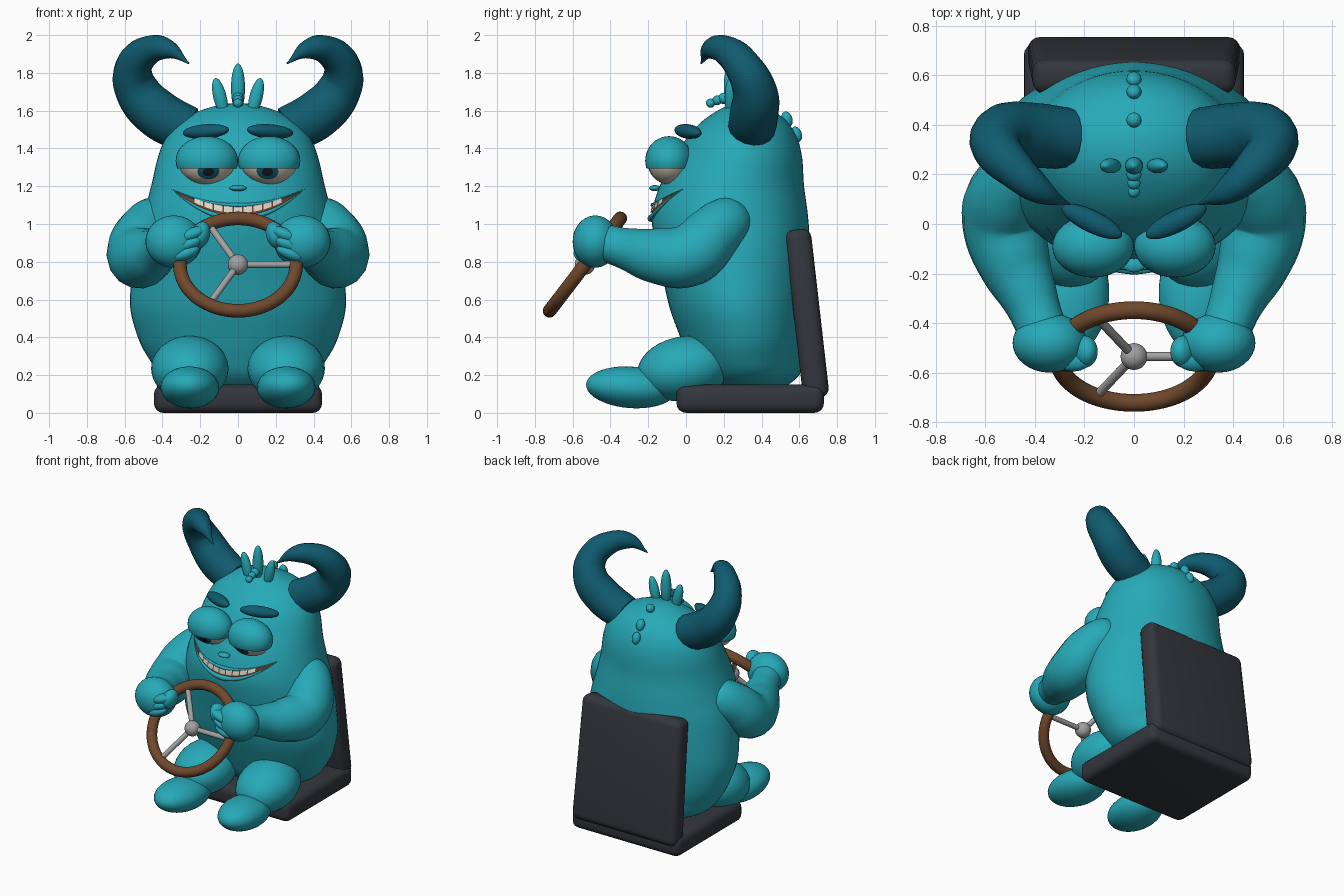
import bpy, bmesh
from math import sin, cos, pi, radians, sqrt
from mathutils import Vector, Matrix, Euler

cube = bpy.data.objects.get("Cube")
if cube:
    bpy.data.objects.remove(cube, do_unlink=True)


def material(name, r, g, b):
    m = bpy.data.materials.new(name)
    m.use_nodes = True
    m.diffuse_color = (r, g, b, 1)
    m.node_tree.nodes["Principled BSDF"].inputs["Base Color"].default_value = (r, g, b, 1)
    return m


TEAL = material("teal skin", .02, .40, .48)
DARK = material("dark teal horn", .005, .105, .16)
SEAT = material("charcoal seat", .033, .037, .045)
BROWN = material("brown wheel", .16, .065, .025)
METAL = material("grey metal", .36, .36, .36)
CREAM = material("eye cream", .62, .55, .46)
TOOTH = material("tooth white", .75, .70, .58)
MOUTH = material("mouth brown", .17, .05, .025)
BLACK = material("pupil black", .005, .012, .018)


def finish(obj, angle=40):
    bpy.ops.object.select_all(action='DESELECT')
    obj.select_set(True)
    bpy.context.view_layer.objects.active = obj
    bpy.ops.object.shade_smooth_by_angle(angle=radians(angle))
    return obj


def from_bmesh(name, bm, *mats):
    me = bpy.data.meshes.new(name)
    bmesh.ops.recalc_face_normals(bm, faces=bm.faces)
    bm.to_mesh(me)
    bm.free()
    for m in mats:
        me.materials.append(m)
    obj = bpy.data.objects.new(name, me)
    bpy.context.collection.objects.link(obj)
    return finish(obj)


def ellipsoid(name, center, radii, mat, turn=(0, 0, 0), floor=None):
    bm = bmesh.new()
    place = Matrix.LocRotScale(Vector(center), Euler([radians(a) for a in turn]), Vector(radii))
    bmesh.ops.create_uvsphere(bm, u_segments=32, v_segments=20, radius=1, matrix=place)
    if floor is not None:  # keep only the part above this height
        cut = bmesh.ops.bisect_plane(bm, geom=bm.verts[:] + bm.edges[:] + bm.faces[:],
                                     plane_co=(0, 0, floor), plane_no=(0, 0, 1), clear_inner=True)
        rim = [e for e in cut["geom_cut"] if isinstance(e, bmesh.types.BMEdge)]
        bmesh.ops.edgeloop_fill(bm, edges=rim)
    return from_bmesh(name, bm, mat)


def tube(name, points, mat):
    """Smooth tapering tube through (x, y, z, radius) points."""
    cu = bpy.data.curves.new(name, 'CURVE')
    cu.dimensions = '3D'
    cu.bevel_depth = 1
    cu.bevel_resolution = 6
    cu.use_fill_caps = True
    sp = cu.splines.new('BEZIER')
    sp.resolution_u = 8
    sp.radius_interpolation = 'CARDINAL'
    sp.bezier_points.add(len(points) - 1)
    for bp, (x, y, z, r) in zip(sp.bezier_points, points):
        bp.co = (x, y, z)
        bp.radius = r
        bp.handle_left_type = bp.handle_right_type = 'AUTO'
    cu.materials.append(mat)
    obj = bpy.data.objects.new(name, cu)
    bpy.context.collection.objects.link(obj)
    bpy.ops.object.select_all(action='DESELECT')
    obj.select_set(True)
    bpy.context.view_layer.objects.active = obj
    bpy.ops.object.convert(target='MESH')
    return finish(bpy.context.view_layer.objects.active)


def rounded_box(name, center, size, mat, tilt=0, taper=1, bevel=.05):
    bm = bmesh.new()
    bmesh.ops.create_cube(bm, size=1)
    for v in bm.verts:
        v.co = Vector(a * b for a, b in zip(v.co, size))
        if v.co.z > 0:
            v.co.x *= taper
    bmesh.ops.bevel(bm, geom=bm.edges[:], offset=bevel, segments=4, profile=.5, affect='EDGES')
    bm.transform(Matrix.Translation(center) @ Matrix.Rotation(radians(tilt), 4, 'X'))
    return from_bmesh(name, bm, mat)


# Body: oval rings given as height, half width, front y, back y
PROFILE = [(.12, .25, .15, .5), (.2, .4, .06, .6), (.3, .48, .01, .62), (.4, .53, -.03, .64),
           (.55, .57, -.085, .65), (.7, .565, -.12, .655), (.9, .54, -.165, .655),
           (1.05, .5, -.18, .645), (1.2, .46, -.14, .625), (1.35, .425, -.06, .615),
           (1.45, .385, 0, .59), (1.53, .32, .07, .545), (1.59, .225, .15, .475),
           (1.63, .1, .23, .38), (1.64, .01, .3, .31)]


def ring_at(i, t):
    n = len(PROFILE) - 1
    a, b, c, d = (Vector(PROFILE[min(max(i + k, 0), n)]) for k in (-1, 0, 1, 2))
    return b + .5 * t * (c - a + t * (2 * a - 5 * b + 4 * c - d + t * (3 * (b - c) + d - a)))


RINGS = [ring_at(i, k / 5) for i in range(len(PROFILE) - 1) for k in range(5)] + [Vector(PROFILE[-1])]


def skin_y(x, z):
    """Front surface of the body at x, z."""
    lo, hi = next((a, b) for a, b in zip(RINGS, RINGS[1:]) if a[0] <= z <= b[0])
    _, w, front, back = lo.lerp(hi, (z - lo[0]) / (hi[0] - lo[0]))
    return (front + back) / 2 - (back - front) / 2 * sqrt(max(0, 1 - (x / w) ** 2))


bm = bmesh.new()
loops = []
for z, w, front, back in RINGS:
    angles = [2 * pi * k / 56 for k in range(56)]
    loops.append([bm.verts.new((w * cos(a), (front + back) / 2 + (back - front) / 2 * sin(a), z))
                  for a in angles])
for low, high in zip(loops, loops[1:]):
    for k in range(len(low)):
        bm.faces.new((low[k - 1], low[k], high[k], high[k - 1]))
bm.faces.new(loops[0])
bm.faces.new(loops[-1])
from_bmesh("body", bm, TEAL)


# Mouth: patches and lips that follow the body surface
def upper_lip(x):
    return 1.1 + .085 * (x / .35) ** 2


def lower_lip(x):
    return 1.03 + .155 * (x / .35) ** 2


def patch(name, x0, x1, top, bottom, lift, mat):
    bm = bmesh.new()
    columns = []
    for k in range(25):
        x = x0 + (x1 - x0) * k / 24
        heights = [bottom(x) + (top(x) - bottom(x)) * j / 4 for j in range(5)]
        columns.append([bm.verts.new((x, skin_y(x, z) - lift, z)) for z in heights])
    for a, b in zip(columns, columns[1:]):
        for j in range(4):
            bm.faces.new((a[j], b[j], b[j + 1], a[j + 1]))
    return from_bmesh(name, bm, mat)


patch("mouth", -.34, .34, upper_lip, lower_lip, .004, MOUTH)
for k in range(-4, 5):
    patch("tooth", k * .052 - .022, k * .052 + .022, upper_lip,
          lambda x: upper_lip(x) - .6 * (upper_lip(x) - lower_lip(x)), .009, TOOTH)
for name, curve, thick in (("upper_lip", upper_lip, .011), ("lower_lip", lower_lip, .018)):
    xs = [.35 * k / 8 for k in range(-8, 9)]
    tube(name, [(x, skin_y(x, curve(x)) - .004, curve(x), thick * (1.05 - abs(x) / .36)) for x in xs], TEAL)
ellipsoid("nose", (0, -.165, 1.19), (.045, .03, .016), TEAL)

# Paired parts
for side, s in (("left", 1), ("right", -1)):
    def pair(rows):
        return [(s * x, y, z, r) for x, y, z, r in rows]

    tube(side + "_horn", pair([(.27, .345, 1.5, .125), (.42, .36, 1.58, .13), (.53, .365, 1.7, .118),
                               (.555, .31, 1.82, .1), (.48, .22, 1.915, .08), (.37, .13, 1.925, .052),
                               (.26, .08, 1.85, .004)]), DARK)
    ellipsoid(side + "_brow", (s * .17, .01, 1.49), (.135, .045, .038), DARK, (0, s * 4, s * 26))

    # Eye: the pole looks forward and down so the iris is a clean circle
    bm = bmesh.new()
    bmesh.ops.create_uvsphere(bm, u_segments=32, v_segments=32, radius=1)
    for f in bm.faces:
        height = f.calc_center_median().z
        f.material_index = 2 if height > cos(radians(11)) else 1 if height > cos(radians(23)) else 0
    gaze = Vector((-s * .06, -.86, -.48)).to_track_quat('Z', 'Y').to_matrix().to_4x4()
    bm.transform(Matrix.LocRotScale(Vector((s * .165, -.09, 1.335)), None, Vector((.152, .115, .125))) @ gaze)
    from_bmesh(side + "_eye", bm, CREAM, DARK, BLACK)
    ellipsoid(side + "_eyelid", (s * .165, -.09, 1.335), (.165, .126, .13), TEAL, floor=1.293)

    tube(side + "_arm", pair([(.36, .31, 1.1, .05), (.41, .25, 1.04, .125), (.5, .14, .94, .155),
                              (.53, .02, .835, .165), (.485, -.15, .83, .15), (.42, -.3, .865, .115),
                              (.37, -.43, .9, .1)]), TEAL)
    ellipsoid(side + "_hand", (s * .34, -.48, .907), (.15, .12, .138), TEAL)
    ellipsoid(side + "_thumb", (s * .2, -.515, .94), (.05, .065, .075), TEAL, (0, s * -20, 0))
    for k in range(3):
        ellipsoid(side + "_finger", (s * (.245 + .015 * k), -.55, .945 - .05 * k), (.075, .045, .034),
                  TEAL, (0, s * 22, 0))

    ellipsoid(side + "_thigh", (s * .255, -.01, .235), (.205, .25, .17), TEAL, (10, 0, 0))
    ellipsoid(side + "_foot", (s * .255, -.29, .135), (.155, .24, .11), TEAL, (-4, 0, s * 4))
    ellipsoid(side + "_hair_tuft", (s * .095, .235, 1.67), (.035, .03, .105), TEAL, (0, s * 14, 0))

# Hair and small bumps along the crown
ellipsoid("middle_hair_tuft", (0, .235, 1.72), (.037, .035, .13), TEAL)
for y, z, r in ((.13, 1.64, .024), (.165, 1.655, .026), (.2, 1.665, .03), (.42, 1.635, .03)):
    ellipsoid("crown_bump", (0, y, z), (r, r, r), TEAL)
for y, z in ((.535, 1.555), (.585, 1.475)):
    ellipsoid("back_bump", (0, y, z), (.03, .028, .042), TEAL, (20, 0, 0))

# Steering wheel
tilt = Matrix.Translation((0, -.535, .785)) @ Matrix.Rotation(radians(52.6), 4, 'X')
bpy.ops.mesh.primitive_torus_add(major_radius=.308, minor_radius=.036, major_segments=64, minor_segments=16)
rim = bpy.context.object
rim.name = "wheel_rim"
rim.matrix_world = tilt
rim.data.materials.append(BROWN)
finish(rim)
ellipsoid("wheel_hub", tilt.translation, (.054, .054, .054), METAL)
for k in range(3):
    a = 2 * pi * k / 3
    end = tilt @ Vector((.305 * cos(a), .305 * sin(a), 0))
    tube("wheel_spoke", [(*tilt.translation, .018), (*end, .018)], METAL)

# Seat
rounded_box("seat_cushion", (0, .34, .075), (.89, .78, .15), SEAT)
rounded_box("seat_back", (0, .64, .525), (.86, .14, .9), SEAT, tilt=6.5, taper=.95)
